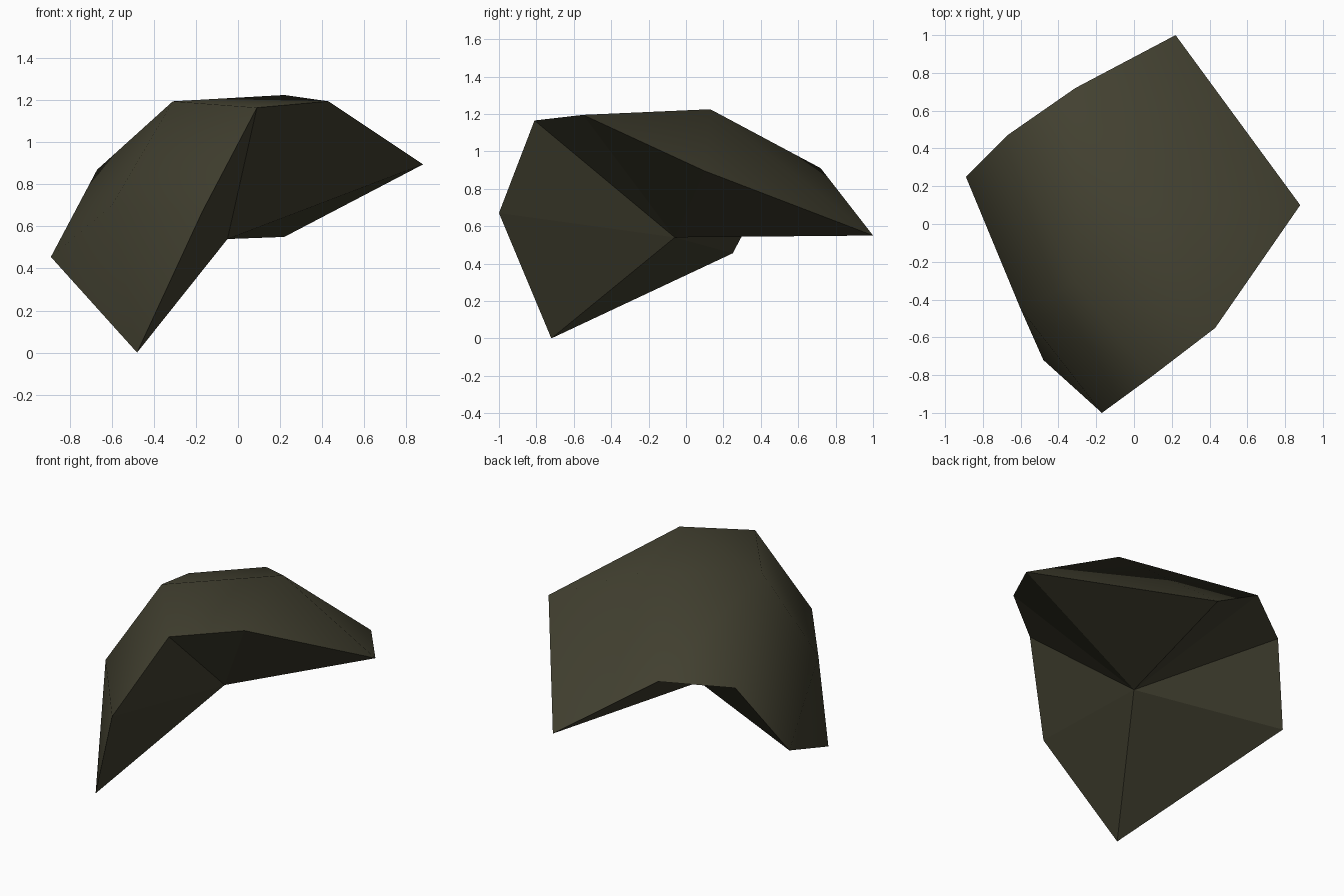
import bpy
import bmesh

cube = bpy.data.objects.get("Cube")
if cube:
    bpy.data.objects.remove(cube)

# One dark olive stone colour
stone = bpy.data.materials.new("dark_olive_stone")
stone.use_nodes = True
colour = (0.055, 0.052, 0.03, 1)
stone.diffuse_color = colour
bsdf = stone.node_tree.nodes["Principled BSDF"]
bsdf.inputs["Base Color"].default_value = colour
bsdf.inputs["Roughness"].default_value = 0.9

# Sharp rim running around the shard
rim = [(-0.48, -0.72, 0.0), (-0.17, -1.0, 0.67), (0.09, -0.81, 1.165),
       (0.43, -0.55, 1.195), (0.88, 0.10, 0.895), (0.22, 1.0, 0.55),
       (-0.31, 0.72, 0.91), (-0.67, 0.47, 0.87), (-0.89, 0.25, 0.455)]
# Points of the rounded outer shell, and the broken hollow underneath
flank, shoulder, peak = (-0.60, -0.45, 0.70), (-0.31, -0.31, 1.195), (0.22, 0.13, 1.225)
hollow = (-0.05, -0.06, 0.54)

bm = bmesh.new()
ring = [bm.verts.new(p) for p in rim]
low, front, brow, corner, side, tail, back, rear, foot = ring
m, k, j, apex = [bm.verts.new(p) for p in (flank, shoulder, peak, hollow)]

# Outer shell: smooth triangles from the rim to the three crown points
shell = [(low, front, m), (foot, low, m), (rear, foot, m), (rear, m, k),
         (back, rear, k), (back, k, j), (tail, back, j), (side, tail, j),
         (corner, side, j), (corner, j, k), (brow, corner, k),
         (brow, k, m), (front, brow, m)]
for tri in shell:
    bm.faces.new(tri).smooth = True

# Underside: flat facets fanning from the rim to the hollow
for i, v in enumerate(ring):
    bm.faces.new((ring[i - 1], v, apex)).smooth = False

bmesh.ops.recalc_face_normals(bm, faces=bm.faces[:])
for e in bm.edges:
    if not all(f.smooth for f in e.link_faces):
        e.smooth = False

mesh = bpy.data.meshes.new("rock_shard")
bm.to_mesh(mesh)
bm.free()
mesh.materials.append(stone)
shard = bpy.data.objects.new("rock_shard", mesh)
bpy.context.collection.objects.link(shard)
